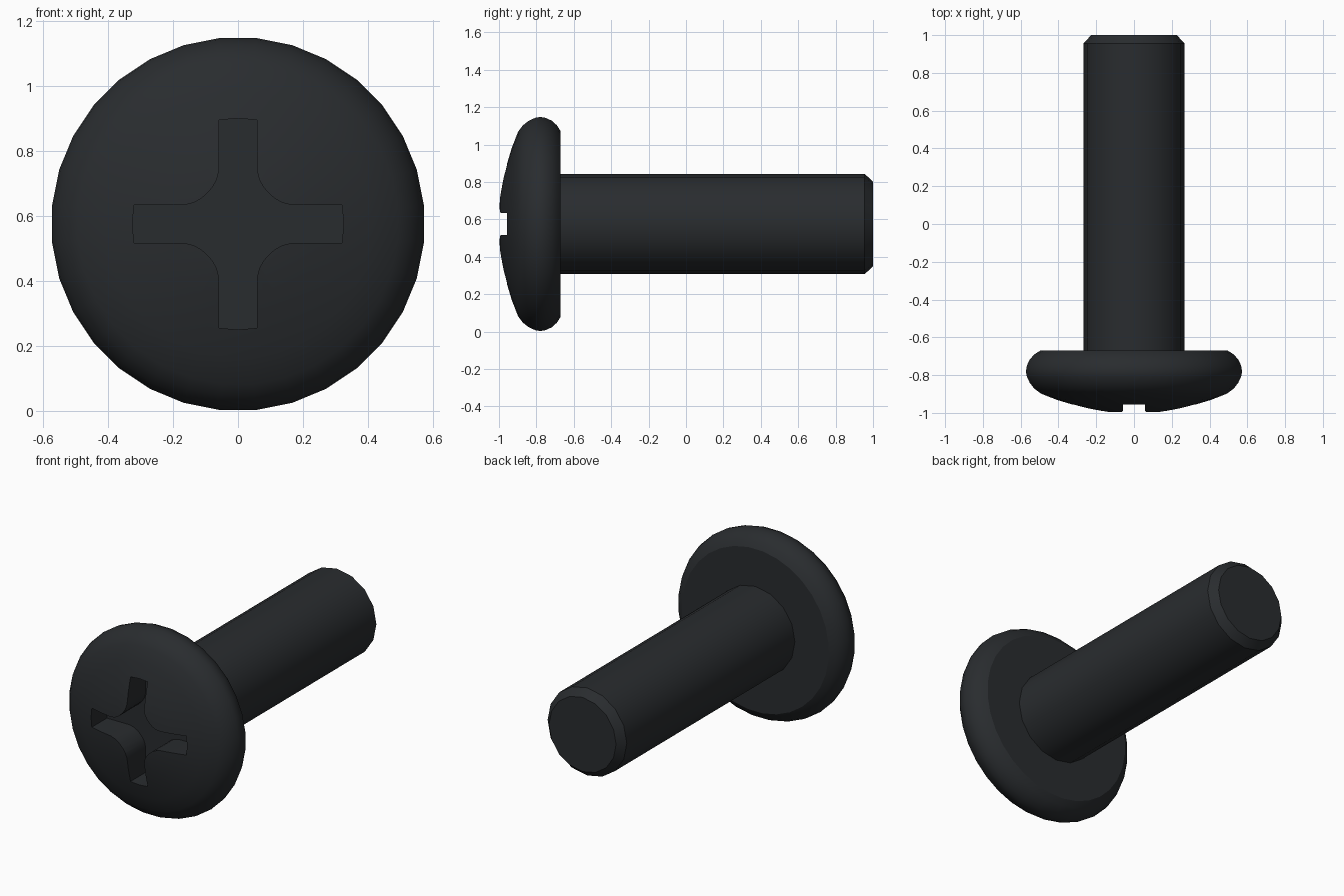
import bpy, bmesh, math

if "Cube" in bpy.data.objects:
    bpy.data.objects.remove(bpy.data.objects["Cube"])

AXIS_Z = 0.575
black = bpy.data.materials.new("dark_metal")
black.diffuse_color = (0.022, 0.025, 0.028, 1)
black.use_nodes = True
black.node_tree.nodes["Principled BSDF"].inputs["Base Color"].default_value = black.diffuse_color


def finish(name, bm):
    bmesh.ops.recalc_face_normals(bm, faces=bm.faces)
    mesh = bpy.data.meshes.new(name)
    bm.to_mesh(mesh)
    bm.free()
    mesh.materials.append(black)
    obj = bpy.data.objects.new(name, mesh)
    bpy.context.collection.objects.link(obj)
    return obj


def lathe(name, profile, sides, offset=0.0):
    """Turn (radius, y) points around the screw axis, with a flat cap at each end."""
    bm = bmesh.new()
    rings = []
    for r, y in profile:
        angles = [2 * math.pi * (i + offset) / sides for i in range(sides)]
        rings.append([bm.verts.new((r * math.cos(a), y, AXIS_Z + r * math.sin(a))) for a in angles])
    for a, b in zip(rings, rings[1:]):
        for i in range(sides):
            j = (i + 1) % sides
            bm.faces.new((a[i], a[j], b[j], b[i]))
    bm.faces.new(rings[0])
    bm.faces.new(rings[-1])
    return finish(name, bm)


def smooth(obj):
    bpy.ops.object.select_all(action='DESELECT')
    obj.select_set(True)
    bpy.context.view_layer.objects.active = obj
    bpy.ops.object.shade_smooth_by_angle(angle=math.radians(30))


# Shaft with chamfered tip
shaft = lathe("shaft", [(0.268, -0.69), (0.268, 0.955), (0.227, 1.0)], 16)

# Domed pan head with rounded rim
head = lathe("head", [
    (0.04, -1.003), (0.15, -0.995), (0.25, -0.976), (0.33, -0.955),
    (0.41, -0.931), (0.495, -0.898), (0.53, -0.872), (0.555, -0.84),
    (0.571, -0.805), (0.575, -0.78), (0.57, -0.75), (0.555, -0.718),
    (0.53, -0.69), (0.498, -0.67)], 32, 0.5)

# Cross recess: one quarter outline repeated four times
quarter = [(0.32, 0.058), (0.166, 0.058), (0.135, 0.066), (0.112, 0.079),
           (0.095, 0.095), (0.079, 0.112), (0.066, 0.135), (0.058, 0.166),
           (0.058, 0.32), (0.0, 0.325)]
bm = bmesh.new()
outline = []
for k in range(4):
    c, s = round(math.cos(k * math.pi / 2)), round(math.sin(k * math.pi / 2))
    for x, z in quarter:
        outline.append(bm.verts.new((x * c - z * s, -1.2, AXIS_Z + x * s + z * c)))
face = bm.faces.new(outline)
extruded = bmesh.ops.extrude_face_region(bm, geom=[face])
bmesh.ops.translate(bm, vec=(0, 0.39, 0),
                    verts=[v for v in extruded["geom"] if isinstance(v, bmesh.types.BMVert)])
cutter = finish("recess_cutter", bm)
cutter.hide_render = True

cut = head.modifiers.new("cross_recess", 'BOOLEAN')
cut.operation = 'DIFFERENCE'
cut.solver = 'EXACT'
cut.object = cutter
bpy.context.view_layer.objects.active = head
bpy.ops.object.modifier_apply(modifier=cut.name)
bpy.data.objects.remove(cutter)

for part in (shaft, head):
    smooth(part)
